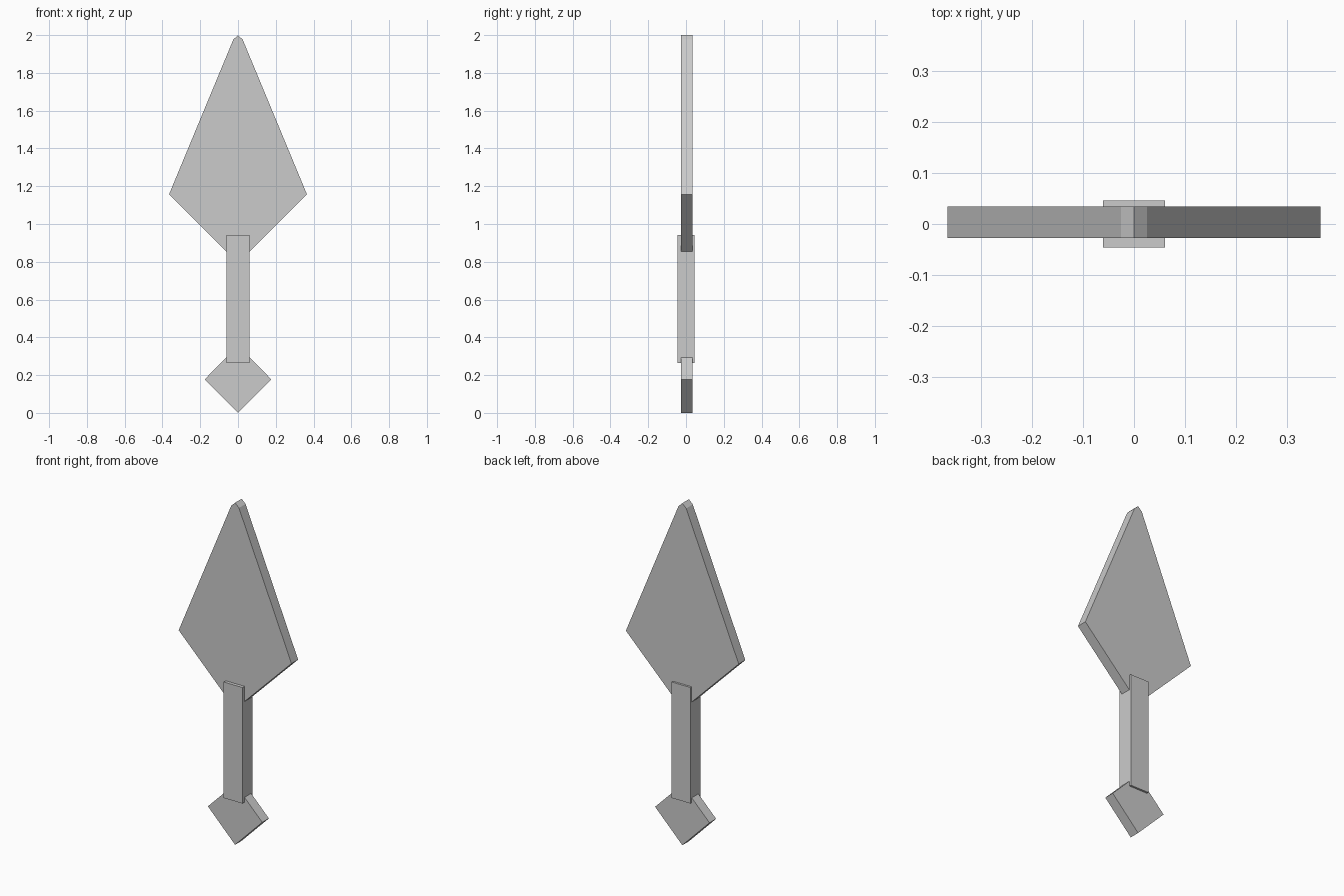
import bpy, bmesh

if "Cube" in bpy.data.objects:
    bpy.data.objects.remove(bpy.data.objects["Cube"])


def plate(name, half_outline, y0, y1):
    """Extrude a symmetric XZ outline (right half, bottom to top) from y0 to y1."""
    left = [(-x, z) for x, z in reversed(half_outline) if x > 0]
    bm = bmesh.new()
    face = bm.faces.new([bm.verts.new((x, y0, z)) for x, z in half_outline + left])
    ext = bmesh.ops.extrude_face_region(bm, geom=[face])
    verts = [g for g in ext["geom"] if isinstance(g, bmesh.types.BMVert)]
    bmesh.ops.translate(bm, verts=verts, vec=(0, y1 - y0, 0))
    bmesh.ops.recalc_face_normals(bm, faces=bm.faces)
    mesh = bpy.data.meshes.new(name)
    bm.to_mesh(mesh)
    bm.free()
    obj = bpy.data.objects.new(name, mesh)
    bpy.context.collection.objects.link(obj)
    return obj


# Kite-shaped blade with a small blunted tip; its lower point sits in the handle
plate("blade", [(0, 0.793), (0.365, 1.157), (0.025, 1.976), (0, 2.0)], -0.027, 0.034)

# Thicker rectangular handle
plate("handle", [(0.061, 0.265), (0.061, 0.943)], -0.046, 0.046)

# Diamond pommel, its upper point sits in the handle
plate("pommel", [(0, 0), (0.176, 0.178), (0, 0.355)], -0.027, 0.034)
